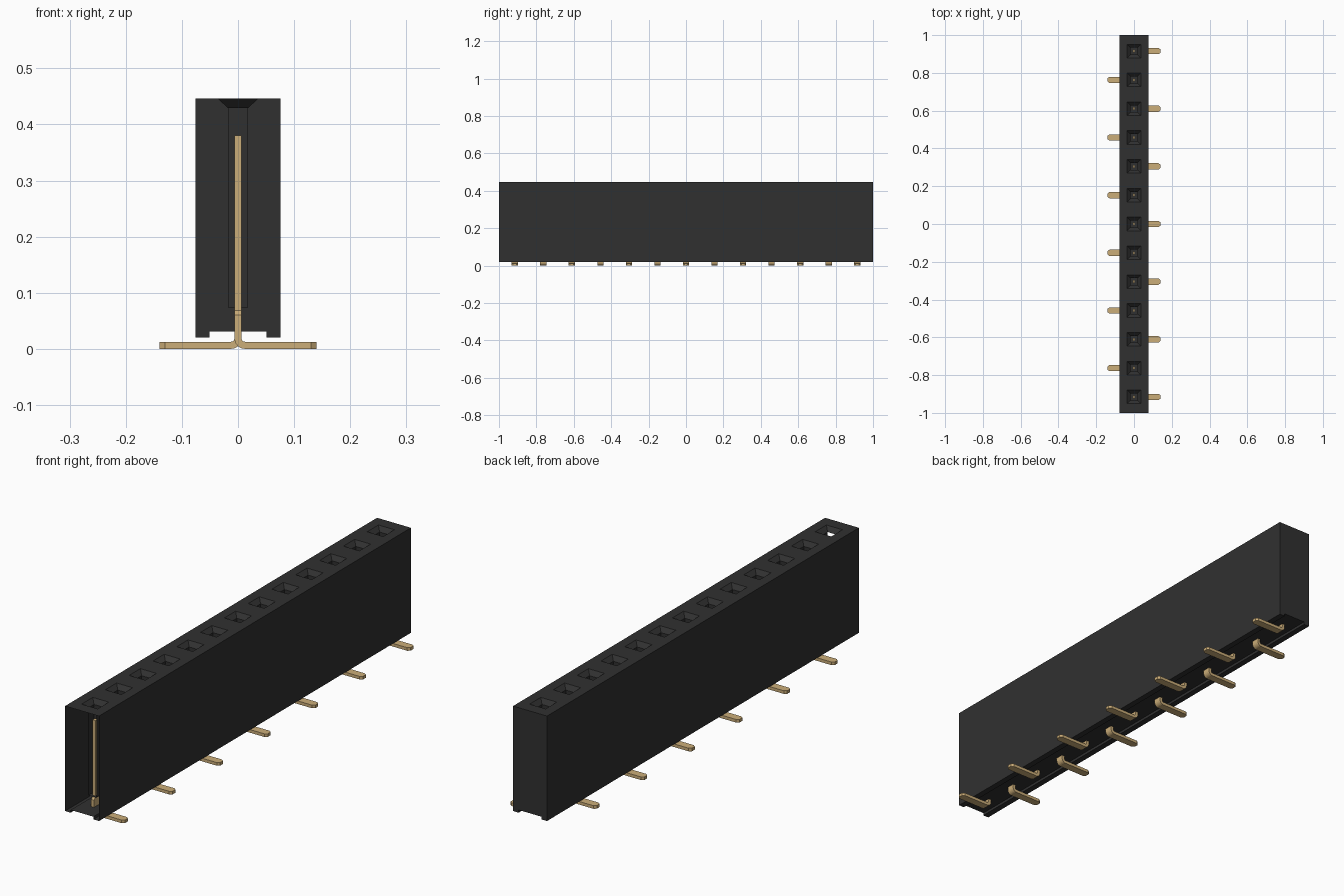
import bpy, bmesh, math

cube = bpy.data.objects.get("Cube")
if cube:
    bpy.data.objects.remove(cube, do_unlink=True)

COUNT, PITCH = 13, 0.1526
YS = [(i - (COUNT - 1) / 2) * PITCH for i in range(COUNT)]
HALF_X, TOP, FLOOR, FOOT_Z = 0.076, 0.446, 0.031, 0.02


def material(name, rgb, rough):
    m = bpy.data.materials.new(name)
    m.use_nodes = True
    m.diffuse_color = (*rgb, 1)
    b = m.node_tree.nodes["Principled BSDF"]
    b.inputs["Base Color"].default_value = (*rgb, 1)
    b.inputs["Roughness"].default_value = rough
    return m


black = material("black_plastic", (0.030, 0.030, 0.030), 0.6)
gold = material("gold_metal", (0.60, 0.42, 0.19), 0.5)


def finish(bm, name, mat):
    bmesh.ops.remove_doubles(bm, verts=bm.verts, dist=1e-5)
    bmesh.ops.recalc_face_normals(bm, faces=bm.faces)
    me = bpy.data.meshes.new(name)
    bm.to_mesh(me)
    bm.free()
    me.materials.append(mat)
    ob = bpy.data.objects.new(name, me)
    bpy.context.collection.objects.link(ob)
    return ob


def face(bm, pts):
    return bm.faces.new([bm.verts.new(p) for p in pts])


def rect(y0, y1, hx, z):
    return [(-hx, y0, z), (hx, y0, z), (hx, y1, z), (-hx, y1, z)]


def ring(bm, a, b, skip=()):
    """Bridge two four-cornered loops; side 0 faces the front."""
    for k in range(4):
        if k not in skip:
            n = (k + 1) % 4
            face(bm, [a[k], a[n], b[n], b[k]])


# Housing: thin shell, open at the front end, with a channel along the base
profile = [(HALF_X, TOP), (HALF_X, FOOT_Z), (0.051, FOOT_Z), (0.051, FLOOR),
           (-0.051, FLOOR), (-0.051, FOOT_Z), (-HALF_X, FOOT_Z), (-HALF_X, TOP)]
bm = bmesh.new()
for i, y in enumerate(YS):
    y0 = -1 if i == 0 else y - PITCH / 2
    y1 = 1 if i == COUNT - 1 else y + PITCH / 2
    # side walls and base
    for (xa, za), (xb, zb) in zip(profile, profile[1:]):
        face(bm, [(xa, y0, za), (xb, y0, zb), (xb, y1, zb), (xa, y1, za)])
    # top surface, funnel, square socket and its bottom
    mouth = rect(y - 0.036, y + 0.036, 0.036, TOP)
    throat = rect(y - 0.018, y + 0.018, 0.018, 0.429)
    base = rect(y - 0.018, y + 0.018, 0.018, 0.074)
    ring(bm, rect(y0, y1, HALF_X, TOP), mouth)
    ring(bm, mouth, throat)
    ring(bm, throat, base, skip=(0,) if i == 0 else ())
    face(bm, base)
# closed back end
face(bm, [(x, 1, z) for x, z in profile])
finish(bm, "housing", black)


# Contact: upright blade, rounded bend and flat foot, swept as a strip
def contact(name, y, side):
    t, r = 0.0063, 0.0125             # half thickness, bend radius
    zc = r + t
    # centre x, centre z, strip direction angle, half width
    path = [(0, 0.38, 0, 0.008), (0, 0.068, 0, 0.008), (0, 0.06, 0, 0.0165)]
    for k in range(7):
        a = math.radians(15 * k)
        path.append((r - r * math.cos(a), zc - r * math.sin(a), a, 0.0165))
    path += [(0.130, t, math.pi / 2, 0.0165), (0.140, t, math.pi / 2, 0.009)]
    bm = bmesh.new()
    loops = []
    for x, z, a, w in path:
        nx, nz = t * math.cos(a), t * math.sin(a)
        loops.append([(side * (x + s * nx), y + v * w, z + s * nz)
                      for s, v in ((-1, -1), (1, -1), (1, 1), (-1, 1))])
    for a, b in zip(loops, loops[1:]):
        ring(bm, a, b)
    face(bm, loops[0])
    face(bm, loops[-1])
    finish(bm, name, gold)


for i, y in enumerate(YS):
    contact(f"contact_pin_{i + 1}", y, 1 if i % 2 == 0 else -1)
